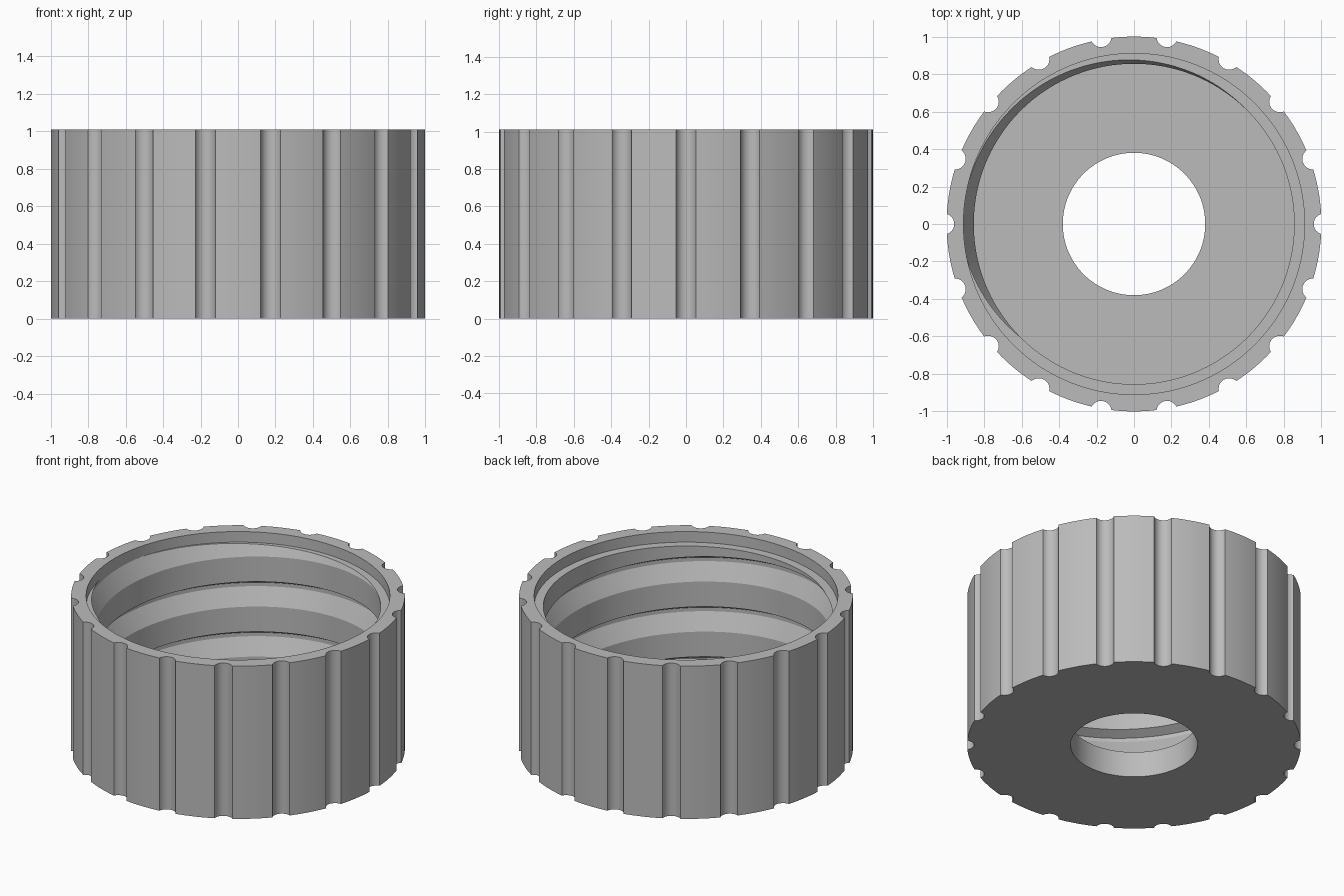
import bpy, bmesh, math
from math import radians, degrees, sin, cos, sqrt

if "Cube" in bpy.data.objects:
    bpy.data.objects.remove(bpy.data.objects["Cube"], do_unlink=True)

HEIGHT, FLOOR, LEDGE = 1.01, 0.17, 0.94
HOLE_R, CREST_R, BORE_R = 0.38, 0.855, 0.91
PITCH, THREAD_TOP, THREAD_ANGLE = 0.331, 0.867, 125
GRIPS, GRIP_R, GRIP_CENTRE = 18, 0.056, 1.015

# Thread groove section: height above its lower edge, radius
GROOVE = [(0.165, CREST_R), (0.135, BORE_R), (0.11, BORE_R), (0, CREST_R)]


def outer_radius(a):
    """Cap radius at an angle from the middle of the nearest grip flute."""
    side = GRIP_CENTRE * sin(a)
    if abs(side) >= GRIP_R:
        return 1.0
    return min(1.0, GRIP_CENTRE * cos(a) - sqrt(GRIP_R ** 2 - side ** 2))


def thread_z(deg):
    return THREAD_TOP - PITCH * (deg - THREAD_ANGLE) / 360


def inner_radius(z, deg):
    """Radius of the threaded wall at a height and angle."""
    d = (z - thread_z(deg)) % PITCH
    for (d1, r1), (d0, r0) in zip(GROOVE, GROOVE[1:]):
        if d0 <= d <= d1:
            return r0 + (r1 - r0) * (d - d0) / (d1 - d0)
    return CREST_R


def section(deg, outer):
    """Closed cross-section of the cap at one angle."""
    pts = [(HOLE_R, 0), (outer, 0), (outer, HEIGHT), (BORE_R, HEIGHT), (BORE_R, LEDGE)]
    for turn in range(-1, 4):
        for d, _ in GROOVE:
            z = thread_z(deg) - PITCH * turn + d
            z = max(FLOOR, min(LEDGE, z))
            pts.append((inner_radius(z, deg), z))
    pts.append((HOLE_R, FLOOR))
    return pts


# Angles: fine across each flute, coarser across each panel
edge = degrees(math.acos((1 + GRIP_CENTRE ** 2 - GRIP_R ** 2) / (2 * GRIP_CENTRE)))
step = 360 / GRIPS
offsets = [edge * sin(radians(15 * i)) for i in range(-6, 7)]
offsets += [edge + (step - 2 * edge) * i / 7 for i in range(1, 7)]
columns = [(g * step + o, outer_radius(radians(o))) for g in range(GRIPS) for o in offsets]
columns.append((columns[0][0] + 360, columns[0][1]))

# Threaded cap: sections joined around the axis
bm = bmesh.new()
rings = []
for deg, outer in columns:
    a = radians(deg)
    rings.append([bm.verts.new((r * cos(a), r * sin(a), z)) for r, z in section(deg, outer)])
for ra, rb in zip(rings, rings[1:]):
    n = len(ra)
    for i in range(n):
        j = (i + 1) % n
        bm.faces.new((ra[i], rb[i], rb[j], ra[j]))
bmesh.ops.remove_doubles(bm, verts=bm.verts[:], dist=0.00002)
bmesh.ops.dissolve_degenerate(bm, edges=bm.edges[:], dist=0.00002)
bmesh.ops.recalc_face_normals(bm, faces=bm.faces[:])

mesh = bpy.data.meshes.new("threaded_cap")
bm.to_mesh(mesh)
bm.free()
cap = bpy.data.objects.new("threaded_cap", mesh)
bpy.context.collection.objects.link(cap)

# Plain grey plastic
grey = bpy.data.materials.new("light_grey")
grey.use_nodes = True
colour = (0.5, 0.5, 0.5, 1)
grey.diffuse_color = colour
grey.node_tree.nodes["Principled BSDF"].inputs["Base Color"].default_value = colour
mesh.materials.append(grey)

bpy.context.view_layer.objects.active = cap
cap.select_set(True)
bpy.ops.object.shade_smooth_by_angle(angle=radians(25))
